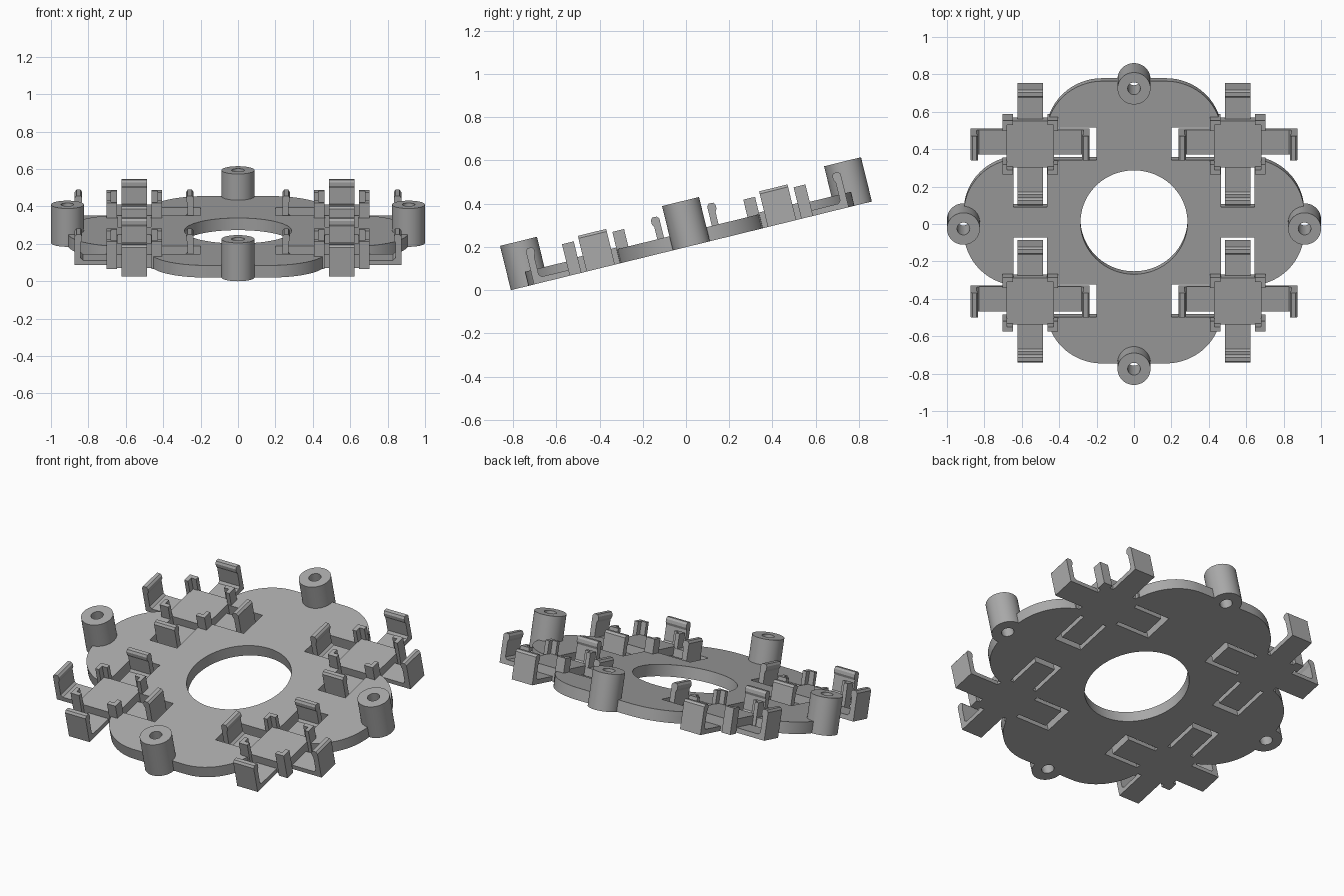
import bpy, bmesh, math
from mathutils import Matrix, Vector

if "Cube" in bpy.data.objects:
    bpy.data.objects.remove(bpy.data.objects["Cube"])

grey = bpy.data.materials.new("plain grey")
grey.use_nodes = True
COLOUR = (0.4, 0.4, 0.4, 1)
grey.diffuse_color = COLOUR
grey.node_tree.nodes["Principled BSDF"].inputs["Base Color"].default_value = COLOUR

# Everything is modelled flat, then tilted up towards the back
TILT = Matrix.Translation((0, 0.025, 0.205)) @ Matrix.Rotation(math.radians(13.8), 4, 'X')
PLATE_H, ARM_H, PLATFORM_H, POST_H, TAB_H = 0.067, 0.027, 0.075, 0.15, 0.17
POSTS = [(0.912, 0), (-0.912, 0), (0, 0.772), (0, -0.772)]
CLIP_X, CLIP_Y, REACH, ARM_W = 0.555, 0.432, 0.318, 0.135


def prism(bm, outline, z0, z1):
    """Extrude a flat outline from z0 to z1."""
    face = bm.faces.new([bm.verts.new((x, y, z0)) for x, y in outline])
    new = bmesh.ops.extrude_face_region(bm, geom=[face])["geom"]
    bmesh.ops.translate(bm, vec=(0, 0, z1 - z0),
                        verts=[v for v in new if isinstance(v, bmesh.types.BMVert)])


def circle(x, y, r, n=48):
    return [(x + r * math.cos(math.tau * i / n), y + r * math.sin(math.tau * i / n))
            for i in range(n)]


def box(x0, x1, y0, y1):
    return [(x0, y0), (x1, y0), (x1, y1), (x0, y1)]


def finish(name, bm):
    bmesh.ops.recalc_face_normals(bm, faces=bm.faces)
    mesh = bpy.data.meshes.new(name)
    bm.to_mesh(mesh)
    bm.free()
    mesh.materials.append(grey)
    obj = bpy.data.objects.new(name, mesh)
    bpy.context.collection.objects.link(obj)
    obj.matrix_world = TILT
    return obj


def activate(obj):
    bpy.ops.object.select_all(action='DESELECT')
    obj.select_set(True)
    bpy.context.view_layer.objects.active = obj


def cut(obj, outlines):
    """Cut straight holes through an object."""
    bm = bmesh.new()
    for outline in outlines:
        prism(bm, outline, -0.1, 0.4)
    cutter = finish("cutter", bm)
    cutter.hide_render = True
    activate(obj)
    mod = obj.modifiers.new("holes", 'BOOLEAN')
    mod.operation, mod.solver, mod.object = 'DIFFERENCE', 'EXACT', cutter
    bpy.ops.object.modifier_apply(modifier=mod.name)
    bpy.data.objects.remove(cutter)


def smooth(obj):
    activate(obj)
    bpy.ops.object.shade_smooth_by_angle(angle=math.radians(30))


# Base plate: two crossing rounded rectangles
def arc(cx, cy, r=0.3, n=16):
    return [(cx + r * math.sin(math.pi / 2 * i / n), cy + r * math.cos(math.pi / 2 * i / n))
            for i in range(n + 1)]


quarter = arc(0.17, 0.477) + [(0.47, 0.35)] + arc(0.61, 0.05)
right = quarter + [(x, -y) for x, y in reversed(quarter)]
bm = bmesh.new()
prism(bm, right + [(-x, y) for x, y in reversed(right)], 0, PLATE_H)
plate = finish("base_plate", bm)

# Central opening, screw holes and slots around the inner clip arms
SLOT = 0.09
slots = []
for sx in (1, -1):
    for sy in (1, -1):
        for b in (box(0.2, 0.435, CLIP_Y - SLOT, CLIP_Y + SLOT),
                  box(CLIP_X - SLOT, CLIP_X + SLOT, 0.083, 0.31)):
            slots.append([(sx * x, sy * y) for x, y in b][::sx * sy])
cut(plate, [circle(0, 0, 0.286, 96)] + [circle(x, y, 0.034, 32) for x, y in POSTS] + slots)
smooth(plate)

# Hollow mounting posts
for (px, py), side in zip(POSTS, ("left", "right", "back", "front")):
    bm = bmesh.new()
    prism(bm, circle(px, py, 0.088), 0, 0.211)
    post = finish(side + "_mounting_post", bm)
    cut(post, [circle(px, py, 0.034, 32)])
    smooth(post)

# Spring arm seen from its side: thin strip, upright tab, rounded tip with a lip
T = 0.032
ARM = [(0, 0), (REACH, 0), (REACH, TAB_H - 0.012), (REACH - 0.01, TAB_H),
       (REACH - T, TAB_H), (REACH - T - 0.008, TAB_H - 0.012), (REACH - T - 0.008, TAB_H - 0.03),
       (REACH - T, TAB_H - 0.045), (REACH - T, ARM_H + 0.012), (REACH - T - 0.012, ARM_H),
       (0, ARM_H)]


def clip(name, cx, cy):
    bm = bmesh.new()
    # Square platform
    prism(bm, box(-0.128, 0.128, -0.128, 0.128), 0, PLATFORM_H)
    for k in range(4):
        turn = Matrix.Rotation(k * math.pi / 2, 4, 'Z')
        # Spring arm with end tab
        face = bm.faces.new([bm.verts.new(turn @ Vector((x, -ARM_W / 2, z))) for x, z in ARM])
        new = bmesh.ops.extrude_face_region(bm, geom=[face])["geom"]
        bmesh.ops.translate(bm, vec=turn @ Vector((0, ARM_W, 0)),
                            verts=[v for v in new if isinstance(v, bmesh.types.BMVert)])
        # L-shaped corner guide
        o, i, e = 0.148, 0.124, 0.092
        guide = [(e, o), (e, i), (i, i), (i, e), (o, e), (o, o)]
        prism(bm, [(turn @ Vector((x, y, 0))).xy for x, y in guide], 0, POST_H)
    bmesh.ops.translate(bm, vec=(cx, cy, 0), verts=bm.verts)
    finish(name, bm)


for sx, side in ((1, "left"), (-1, "right")):
    for sy, end in ((1, "back"), (-1, "front")):
        clip(end + "_" + side + "_clip", sx * CLIP_X, sy * CLIP_Y)
